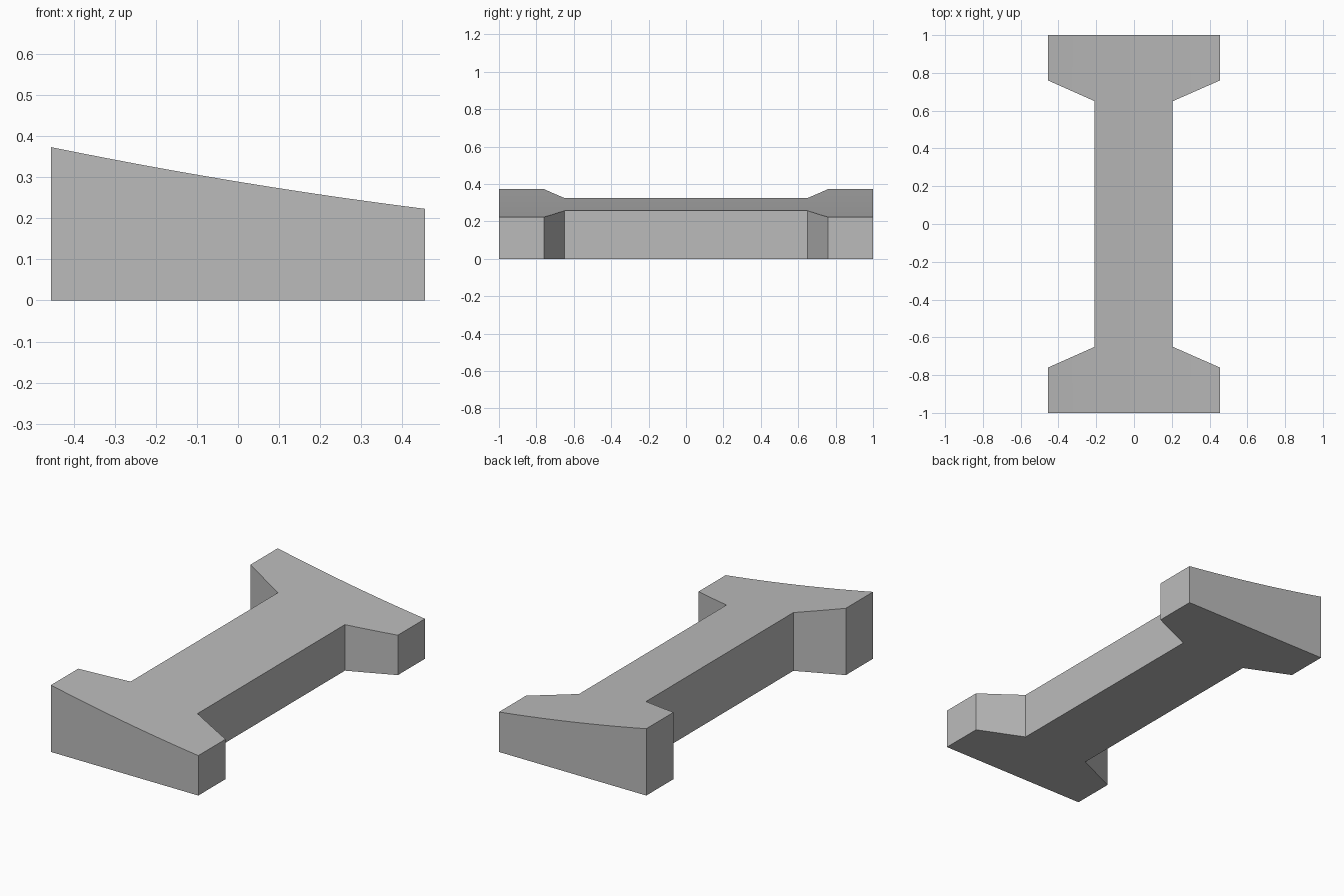
import bpy
import bmesh

cube = bpy.data.objects.get("Cube")
if cube:
    bpy.data.objects.remove(cube, do_unlink=True)

HALF_WIDTH, WAIST_LEFT, WAIST_RIGHT = 0.455, 0.205, -0.208
HALF_LENGTH, FLARE_OUTER, FLARE_INNER = 1.0, 0.76, 0.65
SLICES = 12


def top_height(x):
    """Gently dished slope, high on the right side."""
    return 0.289 - 0.165 * x + 0.0435 * x * x


# Plain grey finish
grey = bpy.data.materials.new("plain grey")
grey.use_nodes = True
grey.diffuse_color = (0.5, 0.5, 0.5, 1)
grey.node_tree.nodes["Principled BSDF"].inputs["Base Color"].default_value = (0.5, 0.5, 0.5, 1)

# I-shaped footprint: left edge, mirrored front to back, then the right edge
left_edge = [(HALF_WIDTH, -HALF_LENGTH), (HALF_WIDTH, -FLARE_OUTER), (WAIST_LEFT, -FLARE_INNER)]
left_edge += [(x, -y) for x, y in reversed(left_edge)]
right_edge = [(WAIST_RIGHT if x == WAIST_LEFT else -x, y) for x, y in reversed(left_edge)]

bm = bmesh.new()
base = bm.faces.new([bm.verts.new((x, y, 0)) for x, y in left_edge + right_edge])

# Slice the footprint across its width so the top can curve
cuts = [WAIST_LEFT, WAIST_RIGHT]
cuts += [HALF_WIDTH * (2 * i / SLICES - 1) for i in range(1, SLICES)]
for x in cuts:
    bmesh.ops.bisect_plane(bm, geom=bm.verts[:] + bm.edges[:] + bm.faces[:], dist=1e-5,
                           plane_co=(x, 0, 0), plane_no=(1, 0, 0))

# Raise the body and shape its top
raised = bmesh.ops.extrude_face_region(bm, geom=bm.faces[:], use_keep_orig=True)["geom"]
for v in raised:
    if isinstance(v, bmesh.types.BMVert):
        v.co.z = top_height(v.co.x)
bmesh.ops.recalc_face_normals(bm, faces=bm.faces[:])

mesh = bpy.data.meshes.new("flared_beam")
bm.to_mesh(mesh)
bm.free()
mesh.materials.append(grey)
beam = bpy.data.objects.new("flared_beam", mesh)
bpy.context.collection.objects.link(beam)

# Smooth the dished top, keep corners sharp
bpy.ops.object.select_all(action="DESELECT")
beam.select_set(True)
bpy.context.view_layer.objects.active = beam
bpy.ops.object.shade_smooth_by_angle(angle=0.35)
